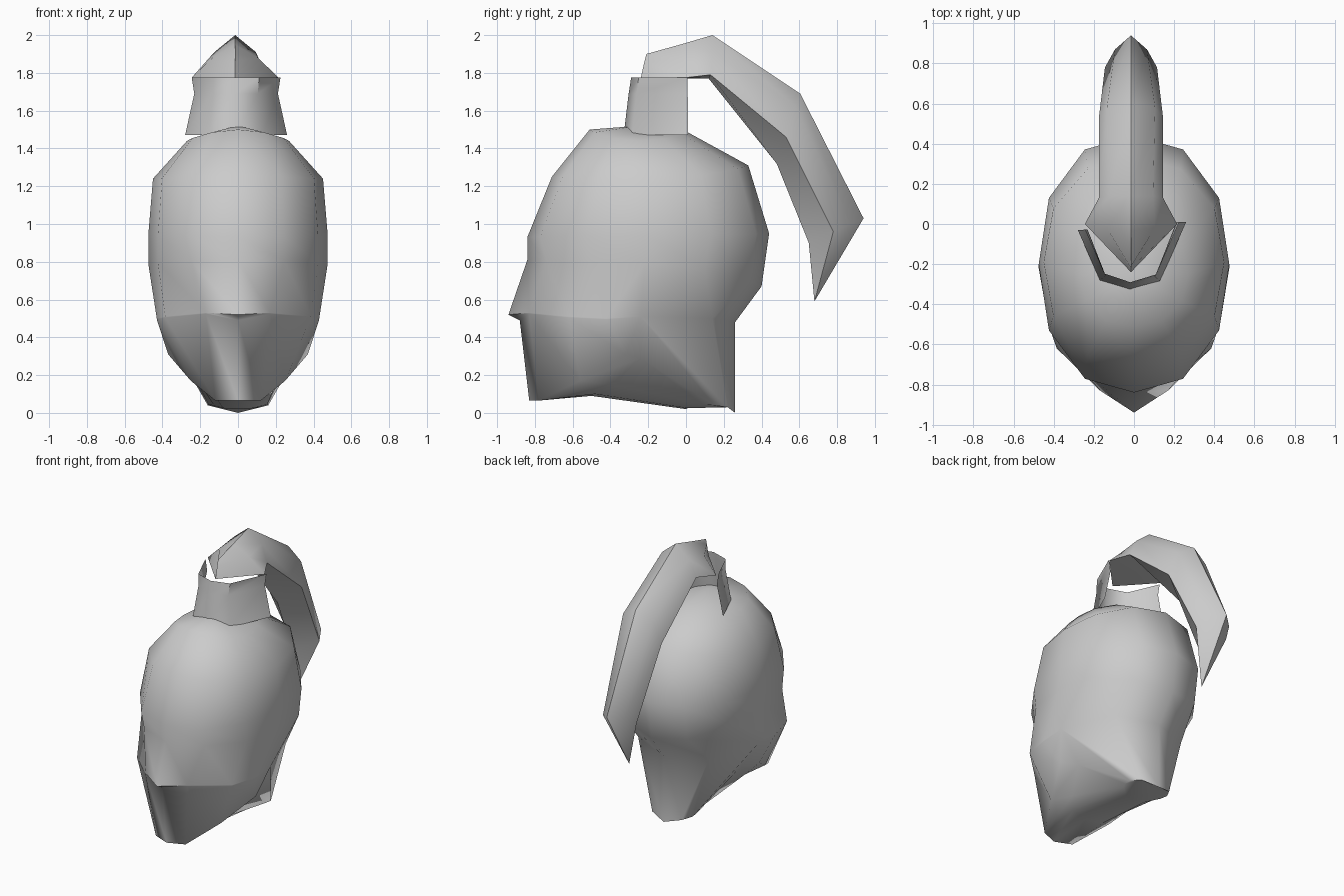
import bpy, bmesh, math

if "Cube" in bpy.data.objects:
    bpy.data.objects.remove(bpy.data.objects["Cube"])


def finish(name, bm, angle=50):
    """Turn a bmesh into a smooth-by-angle object."""
    bmesh.ops.remove_doubles(bm, verts=bm.verts, dist=0.002)
    bmesh.ops.recalc_face_normals(bm, faces=bm.faces)
    me = bpy.data.meshes.new(name)
    bm.to_mesh(me)
    bm.free()
    ob = bpy.data.objects.new(name, me)
    bpy.context.collection.objects.link(ob)
    bpy.ops.object.select_all(action='DESELECT')
    bpy.context.view_layer.objects.active = ob
    ob.select_set(True)
    bpy.ops.object.shade_smooth_by_angle(angle=math.radians(angle))
    return ob


def mirror_ring(half):
    """Complete a half ring that starts and ends on x = 0."""
    return half + [(-x, y, z) for x, y, z in reversed(half[1:-1])]


def loft(rings, closed=True, cap_start=False, cap_end=False):
    bm = bmesh.new()
    vs = [[bm.verts.new(p) for p in r] for r in rings]
    n = len(vs[0])
    for a, b in zip(vs, vs[1:]):
        for i in range(n if closed else n - 1):
            j = (i + 1) % n
            bm.faces.new((a[i], a[j], b[j], b[i]))
    if cap_start:
        bm.faces.new(vs[0])
    if cap_end:
        bm.faces.new(vs[-1])
    return bm


def skull_half(front, back, width, zs, k=2.25, n=6):
    """Half of a tilted superellipse, running from face to back of head.
    front, back = (y, z); zs = height at the sides."""
    pts = []
    for i in range(n + 1):
        a = math.pi * i / n
        c, s = math.cos(a), math.sin(a)
        r = (abs(c) ** k + abs(s) ** k) ** (-1 / k)
        end = front if c > 0 else back
        mid, rad = (front[0] + back[0]) / 2, (back[0] - front[0]) / 2
        x = 0 if i in (0, n) else width * s * r
        pts.append((x, mid - rad * c * r, zs + (end[1] - zs) * c * c))
    return pts


# Head: skull rings from the crown down
crown = [(0, -0.25, 1.52)] * 7
rings = [crown,
         skull_half((-0.51, 1.50), (0.01, 1.485), 0.27, 1.44),
         skull_half((-0.71, 1.25), (0.33, 1.31), 0.45, 1.24),
         skull_half((-0.84, 0.93), (0.44, 0.95), 0.475, 0.94)]
# Eye line, set back a little on both sides of the nose bridge
eyes = skull_half((-0.84, 0.81), (0.40, 0.67), 0.475, 0.79)
eyes = [(x, y + (0, .035, .03, 0, 0, 0, 0)[i], z) for i, (x, y, z) in enumerate(eyes)]
# Nose ring, under-nose ring, jaw, jaw underside and neck
nape = [(0.43, -0.24, 0.51), (0.29, 0.14, 0.50), (0, 0.26, 0.48)]
nose = [(0, -0.94, 0.52), (0.17, -0.83, 0.53), (0.385, -0.62, 0.51), (0.43, -0.42, 0.50)] + nape
under = [(0, -0.88, 0.49), (0.17, -0.83, 0.525), (0.385, -0.62, 0.505), (0.43, -0.42, 0.495)] + nape
jaw = [(0, -0.83, 0.065), (0.12, -0.78, 0.065), (0.25, -0.56, 0.17), (0.37, -0.32, 0.31)] + nape
throat = [(0, -0.50, 0.09), (0.13, -0.48, 0.10), (0.20, -0.40, 0.15), (0.28, -0.24, 0.29)] + nape
neck = [(0, 0, 0.02), (0.08, 0.01, 0.025), (0.13, 0.05, 0.045), (0.155, 0.09, 0.045),
        (0.16, 0.15, 0.04), (0.12, 0.22, 0.03), (0, 0.26, 0.0)]
rings += [eyes, nose, under, jaw, throat, neck]
finish("head", loft([mirror_ring(r) for r in rings], cap_end=True), 60)

# Hair tie: open band around the root of the ponytail
band = [(-0.28, -0.03), (-0.17, -0.28), (-0.02, -0.33), (0.13, -0.285), (0.26, 0.01)]
levels = [(1.47, 1.0, 1.0), (1.69, 0.82, 0.92), (1.775, 0.87, 0.88)]
finish("hair_tie", loft([[(-0.01 + (x + 0.01) * sx, y * sy, z) for x, y in band]
                         for z, sx, sy in levels], closed=False))

# Ponytail: half sections as top, shoulder, side, bottom
tail = [
    [(0, -0.21, 1.90), (0, -0.22, 1.86), (0, -0.24, 1.77), (0, -0.24, 1.77)],
    [(0, -0.03, 1.95), (0.12, -0.02, 1.88), (0.23, 0.0, 1.775), (0, 0.0, 1.77)],
    [(0, 0.14, 2.0), (0.11, 0.14, 1.91), (0.16, 0.13, 1.79), (0, 0.12, 1.77)],
    [(0, 0.605, 1.69), (0.12, 0.58, 1.62), (0.16, 0.53, 1.46), (0, 0.48, 1.32)],
    [(0, 0.94, 1.03), (0.08, 0.87, 1.0), (0.13, 0.78, 0.96), (0, 0.65, 0.90)],
    [(0, 0.68, 0.59)] * 4,
]
pony = finish("ponytail", loft([mirror_ring(r) for r in tail]))
pony.location.x = -0.015
